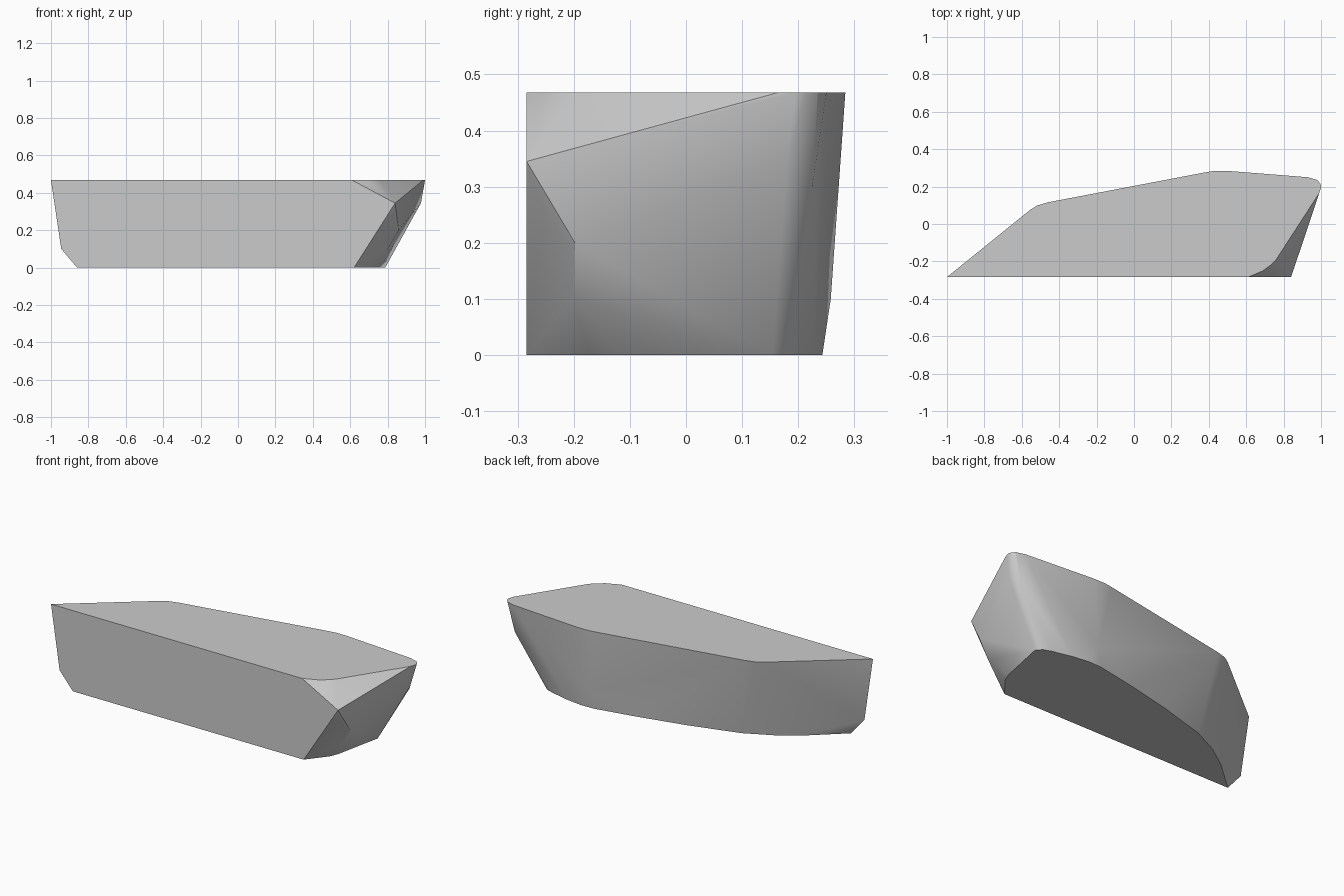
import bpy, bmesh, math

# Horizontal outlines of the slab, keyed by height
sections = {
    # flat base with a bowed back edge
    0.0: [(-0.86, -0.284), (-0.68, -0.125), (-0.55, -0.035), (-0.39, 0.044),
          (-0.10, 0.128), (0.19, 0.195), (0.42, 0.24), (0.50, 0.243), (0.60, 0.23),
          (0.715, 0.203), (0.76, 0.187), (0.787, 0.155),
          (0.73, -0.12), (0.71, -0.17), (0.62, -0.284)],
    # lower bevel points
    0.1: [(-0.945, -0.284), (0.45, 0.258), (0.80, -0.20)],
    # chipped right end
    0.2: [(0.858, -0.198)],
    0.30: [(0.94, 0.225)],
    0.345: [(0.978, 0.18), (0.84, -0.284), (0.847, -0.262)],
    # flat top outline
    0.468: [(-1, -0.284), (-0.56, 0.072), (-0.52, 0.098), (-0.46, 0.116),
            (0.38, 0.276), (0.43, 0.284), (0.50, 0.284), (0.93, 0.25),
            (0.98, 0.235), (0.997, 0.215), (1.0, 0.195), (0.99, 0.165),
            (0.76, -0.19), (0.73, -0.22), (0.69, -0.25), (0.61, -0.284)],
}

# Rock slab: the convex skin around the outlines
bm = bmesh.new()
for z, outline in sections.items():
    for x, y in outline:
        bm.verts.new((x, y, z))
hull = bmesh.ops.convex_hull(bm, input=bm.verts[:])
loose = [v for v in bm.verts if not v.link_faces]
bmesh.ops.delete(bm, geom=loose, context='VERTS')
# merge the flat top, base and front into single faces
bmesh.ops.dissolve_limit(bm, angle_limit=math.radians(0.5),
                         verts=bm.verts[:], edges=bm.edges[:])
bmesh.ops.recalc_face_normals(bm, faces=bm.faces[:])

mesh = bpy.data.meshes.new("rock_slab")
bm.to_mesh(mesh)
bm.free()
rock = bpy.data.objects.new("rock_slab", mesh)
bpy.context.collection.objects.link(rock)

# Soft shading with sharp rims
bpy.context.view_layer.objects.active = rock
rock.select_set(True)
bpy.ops.object.shade_smooth_by_angle(angle=math.radians(30))
